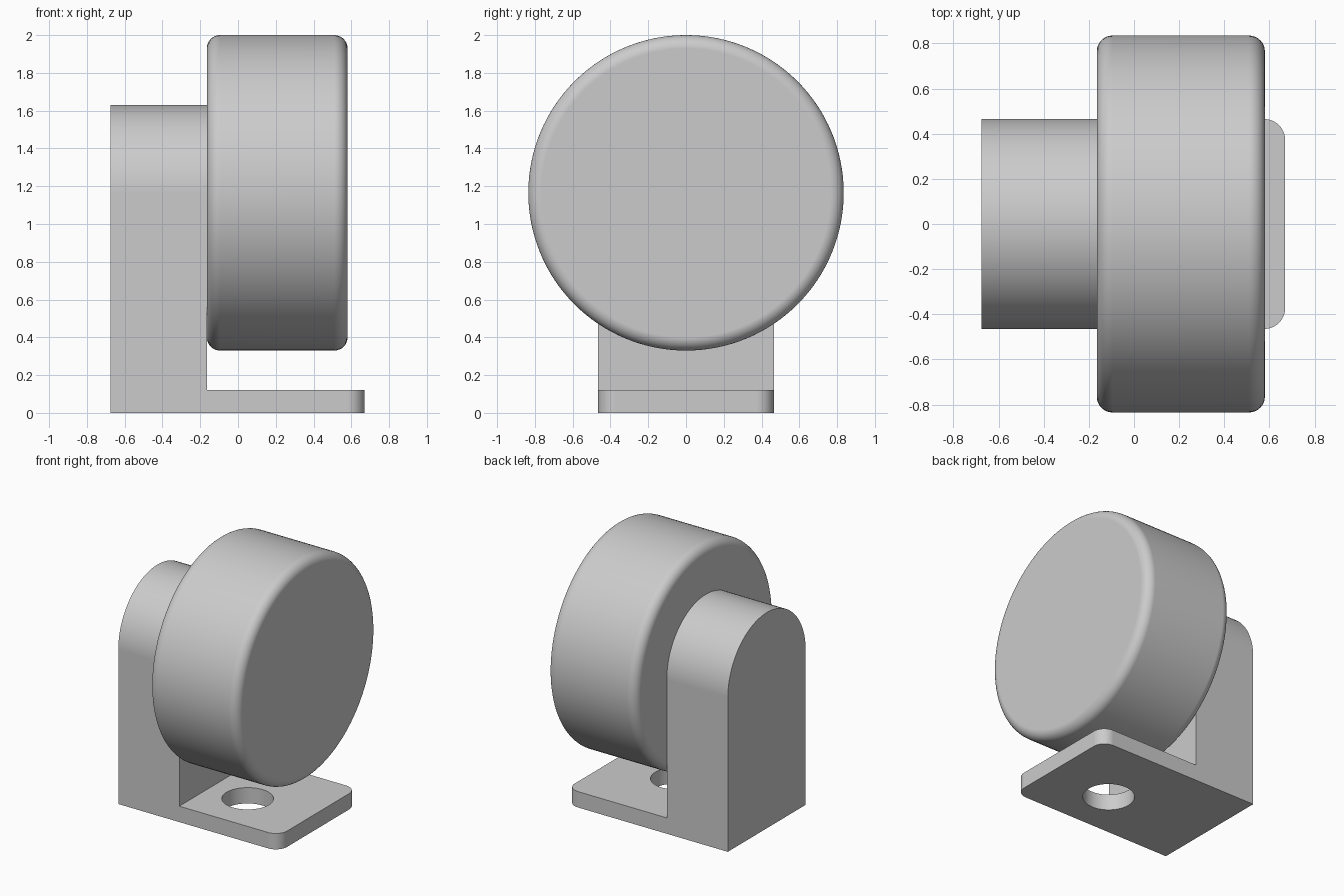
import bpy
import bmesh
import math
from mathutils import Matrix, Vector

if "Cube" in bpy.data.objects:
    bpy.data.objects.remove(bpy.data.objects["Cube"])

grey = bpy.data.materials.new("plain grey")
grey.use_nodes = True
grey.diffuse_color = (0.6, 0.6, 0.6, 1)
grey.node_tree.nodes["Principled BSDF"].inputs["Base Color"].default_value = (0.6, 0.6, 0.6, 1)

BACK, INNER, FRONT = -0.675, -0.165, 0.67   # bracket extents along x
HALF, PLATE = 0.465, 0.12                   # half width, foot thickness
AXLE, RADIUS = 1.165, 0.835                 # wheel centre height and radius
WHEEL_END = 0.58


def make_object(name, bm):
    bmesh.ops.recalc_face_normals(bm, faces=bm.faces)
    mesh = bpy.data.meshes.new(name)
    bm.to_mesh(mesh)
    bm.free()
    mesh.materials.append(grey)
    obj = bpy.data.objects.new(name, mesh)
    bpy.context.collection.objects.link(obj)
    return obj


def cylinder(radius, depth, centre, sides, along_x=False):
    bm = bmesh.new()
    turn = Matrix.Rotation(math.pi / 2, 4, 'Y') if along_x else Matrix()
    bmesh.ops.create_cone(bm, cap_ends=True, segments=sides, radius1=radius, radius2=radius,
                          depth=depth, matrix=Matrix.Translation(centre) @ turn)
    return bm


def round_edges(bm, test, radius, segments):
    edges = [e for e in bm.edges if test(e)]
    bmesh.ops.bevel(bm, geom=edges, offset=radius, segments=segments, profile=0.5,
                    affect='EDGES', clamp_overlap=False)
    bmesh.ops.remove_doubles(bm, verts=bm.verts, dist=0.0005)


def finish(obj):
    bpy.ops.object.select_all(action='DESELECT')
    obj.select_set(True)
    bpy.context.view_layer.objects.active = obj
    for mod in list(obj.modifiers):
        bpy.ops.object.modifier_apply(modifier=mod.name)
    bpy.ops.object.shade_smooth_by_angle(angle=math.radians(30))
    weighted = obj.modifiers.new("flat_face_normals", 'WEIGHTED_NORMAL')
    weighted.keep_sharp = True


# Bracket: L profile drawn across the width
bm = bmesh.new()
top = AXLE + HALF
outline = [(BACK, 0), (FRONT, 0), (FRONT, PLATE), (INNER, PLATE), (INNER, top), (BACK, top)]
face = bm.faces.new([bm.verts.new((x, -HALF, z)) for x, z in outline])
sweep = bmesh.ops.extrude_face_region(bm, geom=[face])
bmesh.ops.translate(bm, vec=Vector((0, 2 * HALF, 0)),
                    verts=[g for g in sweep["geom"] if isinstance(g, bmesh.types.BMVert)])


def is_foot_corner(e):
    return all(v.co.x > FRONT - 0.001 for v in e.verts) and abs(e.verts[0].co.y - e.verts[1].co.y) < 0.001


def is_top_side(e):
    return all(v.co.z > top - 0.001 for v in e.verts) and abs(e.verts[0].co.x - e.verts[1].co.x) > 0.1


# Rounded foot corners and the arched head
round_edges(bm, is_foot_corner, 0.093, 10)
round_edges(bm, is_top_side, HALF, 24)
bracket = make_object("bracket", bm)

# Bolt hole through the foot
cutter = make_object("bolt_hole_cutter", cylinder(0.177, 0.5, (0.147, -0.095, 0), 64))
hole = bracket.modifiers.new("bolt_hole", 'BOOLEAN')
hole.operation = 'DIFFERENCE'
hole.solver = 'EXACT'
hole.object = cutter
finish(bracket)
bpy.data.objects.remove(cutter)

# Wheel with rounded rims
bm = cylinder(RADIUS, WHEEL_END - INNER, ((WHEEL_END + INNER) / 2, 0, AXLE), 128, along_x=True)
round_edges(bm, lambda e: abs(e.verts[0].co.x - e.verts[1].co.x) < 0.001, 0.07, 8)
finish(make_object("wheel", bm))
